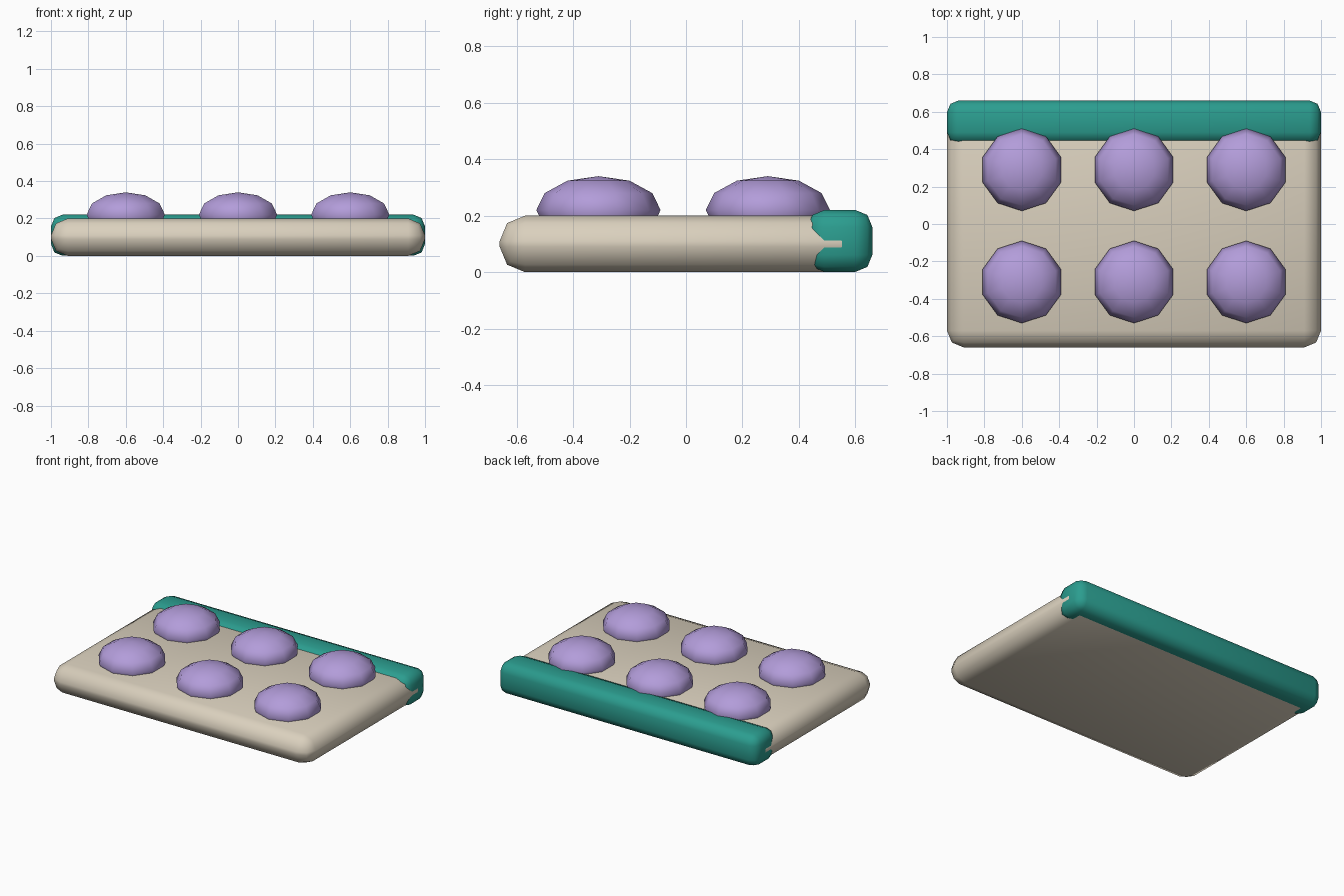
import bpy
import bmesh
import math
from mathutils import Matrix

default = bpy.data.objects.get("Cube")
if default:
    bpy.data.objects.remove(default, do_unlink=True)


def material(name, color):
    m = bpy.data.materials.new(name)
    m.use_nodes = True
    m.diffuse_color = (*color, 1)
    for node in m.node_tree.nodes:
        if node.type == 'BSDF_PRINCIPLED':
            node.inputs["Base Color"].default_value = (*color, 1)
    return m


beige = material("warm beige", (0.70, 0.63, 0.51))
teal = material("teal", (0.024, 0.337, 0.275))
lilac = material("lilac", (0.45, 0.335, 0.70))


def finish(name, bm, mat, angle):
    mesh = bpy.data.meshes.new(name)
    bm.to_mesh(mesh)
    bm.free()
    obj = bpy.data.objects.new(name, mesh)
    bpy.context.collection.objects.link(obj)
    mesh.materials.append(mat)
    bpy.ops.object.select_all(action='DESELECT')
    obj.select_set(True)
    bpy.context.view_layer.objects.active = obj
    bpy.ops.object.shade_smooth_by_angle(angle=math.radians(angle))
    return obj


def rounded_box(name, low, high, bevel, mat):
    size = [h - l for l, h in zip(low, high)]
    centre = [(h + l) / 2 for l, h in zip(low, high)]
    bm = bmesh.new()
    bmesh.ops.create_cube(bm, size=1, matrix=Matrix.Translation(centre) @ Matrix.Diagonal((*size, 1)))
    bmesh.ops.bevel(bm, geom=bm.edges[:], offset=bevel, segments=2, profile=0.5, affect='EDGES')
    return finish(name, bm, mat, 50)


# Tray slab and the raised strip along its back edge
rounded_box("base_slab", (-1, -0.66, 0), (1, 0.64, 0.2), 0.09, beige)
rounded_box("back_strip", (-0.999, 0.43, 0.001), (0.999, 0.66, 0.22), 0.06, teal)

# Two rows of three flattened domes
for row, y in (("front", -0.31), ("back", 0.29)):
    for column, x in (("right", -0.6), ("middle", 0), ("left", 0.6)):
        bm = bmesh.new()
        bmesh.ops.create_uvsphere(
            bm, u_segments=10, v_segments=6, radius=1,
            matrix=Matrix.Translation((x, y, 0.22)) @ Matrix.Diagonal((0.22, 0.22, 0.12, 1)))
        finish(f"{row}_{column}_dome", bm, lilac, 60)
